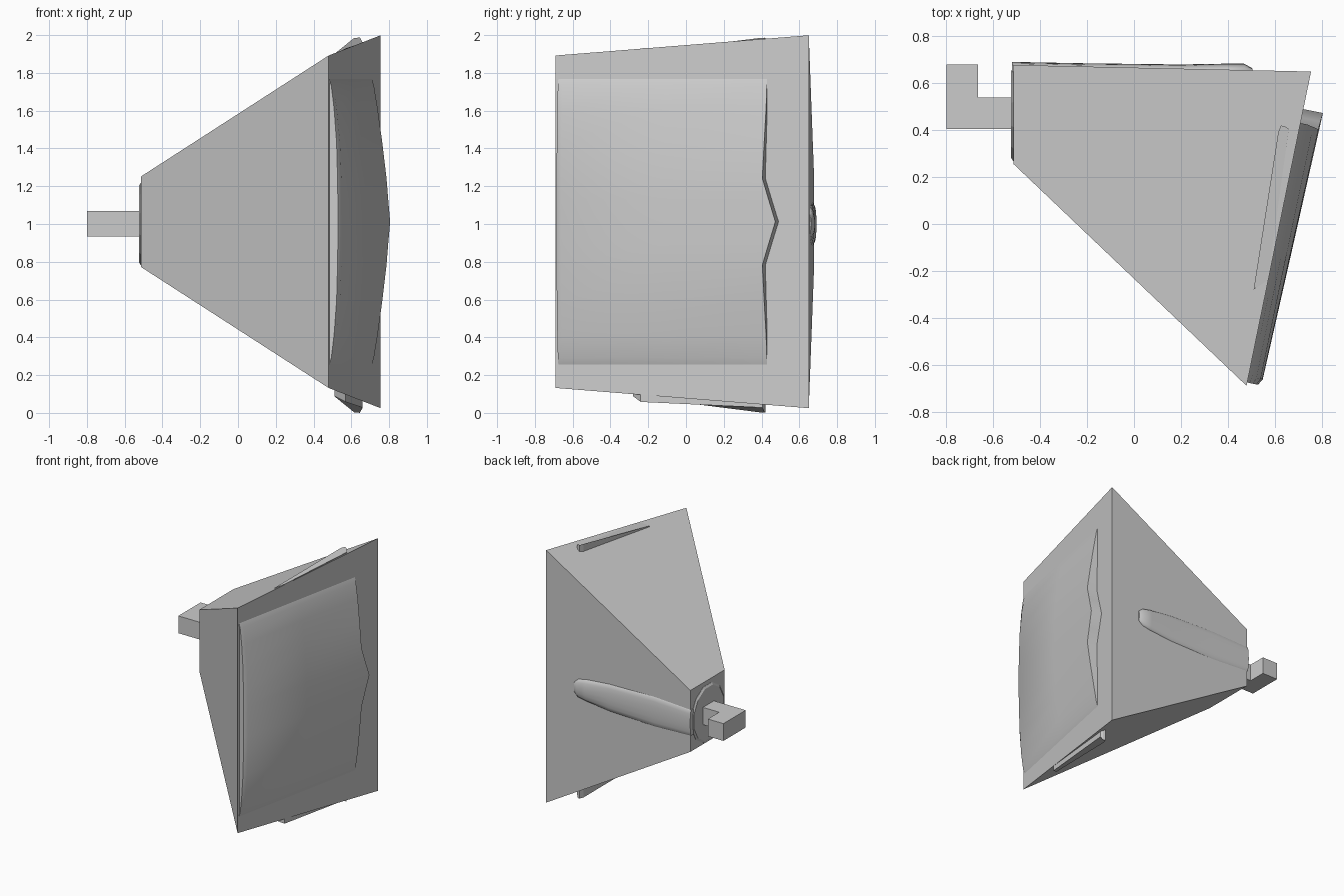
import bpy, bmesh, math

if "Cube" in bpy.data.objects:
    bpy.data.objects.remove(bpy.data.objects["Cube"])

ZC = 1.012                      # mid height, the body is mirrored about it


def loft(name, rings, smooth=False):
    """Join closed rings of equal length into a capped solid."""
    bm = bmesh.new()
    vs = [[bm.verts.new(p) for p in r] for r in rings]
    n = len(rings[0])
    for a, b in zip(vs, vs[1:]):
        for i in range(n):
            j = (i + 1) % n
            bm.faces.new((a[i], a[j], b[j], b[i]))
    bm.faces.new(vs[0][::-1])
    bm.faces.new(vs[-1])
    bmesh.ops.recalc_face_normals(bm, faces=bm.faces)
    me = bpy.data.meshes.new(name)
    bm.to_mesh(me)
    bm.free()
    ob = bpy.data.objects.new(name, me)
    bpy.context.collection.objects.link(ob)
    if smooth:
        bpy.ops.object.select_all(action='DESELECT')
        ob.select_set(True)
        bpy.context.view_layer.objects.active = ob
        bpy.ops.object.shade_smooth_by_angle(angle=math.radians(35))
    return ob


def panel(near, far):
    """Upright quad from two (x, y, half height) edges."""
    (xn, yn, hn), (xf, yf, hf) = near, far
    return [(xn, yn, ZC - hn), (xf, yf, ZC - hf), (xf, yf, ZC + hf), (xn, yn, ZC + hn)]


# Tapered body
loft("tapered_body", [panel((-0.513, 0.255, 0.24), (-0.513, 0.678, 0.24)),
                      panel((0.48, -0.69, 0.88), (0.755, 0.65, 0.987))])


# Bulging cushion on the large face
def on_face(y, out):
    x = 0.48 + 0.2052 * (y + 0.69)
    return x + 0.98 * out, y - 0.2 * out


half = [(0.755, 0.43, 0.0, 0.0), (0.72, 0.43, 0.015, 0.01), (0.60, 0.43, 0.035, 0.03),
        (0.42, 0.425, 0.053, 0.056), (0.23, 0.42, 0.06, 0.08),
        (0.12, 0.453, 0.062, 0.082), (0.0, 0.49, 0.062, 0.085)]
sections = [(-t, *r) for t, *r in half] + [(t, *r) for t, *r in half[-2::-1]]
rings = []
for t, yb, pf, pb in sections:
    pts = [on_face(-0.67, -0.02), on_face(-0.676, pf * 0.75), on_face(-0.65, pf),
           on_face(-0.1, (pf + pb) / 2), on_face(yb, pb), on_face(yb, -0.02)]
    rings.append([(x, y, ZC + t) for x, y in pts])
loft("face_cushion", rings, smooth=True)

# Slim fins on the top and bottom faces
fin = [(0.51, -0.28, 1.90), (0.615, 0.39, 1.985), (0.627, 0.42, 1.985),
       (0.645, 0.415, 1.988), (0.66, 0.405, 1.96), (0.57, -0.24, 1.93)]
loft("top_fin", [fin, [(x, y, z - 0.07) for x, y, z in fin]])
low = [(x, y, 1.988 - z) for x, y, z in fin]
loft("bottom_fin", [low, [(x, y, z + 0.10) for x, y, z in low]])

# Rounded ridge along the back face
rings = []
for x, h, out in [(-0.52, 0.10, 0.013), (-0.2, 0.115, 0.014), (0.2, 0.105, 0.018),
                  (0.40, 0.085, 0.026), (0.47, 0.07, 0.027), (0.505, 0.04, 0.008)]:
    y = 0.678 - 0.0221 * (x + 0.513)
    arc = [math.pi * i / 8 for i in range(9)]
    rings.append([(x, y + out * math.sin(a), 1.0 + h * math.cos(a)) for a in arc]
                 + [(x, y - 0.03, 1.0 - h), (x, y - 0.03, 1.0 + h)])
loft("back_ridge", rings, smooth=True)

# Flat disc on the small end
loft("end_disc", [[(x, 0.467 + 0.205 * s * math.cos(a), 1.0 + 0.225 * s * math.sin(a))
                   for a in [math.tau * (i + 0.5) / 12 for i in range(12)]]
                  for x, s in [(-0.48, 1.0), (-0.515, 1.0), (-0.525, 0.93)]])

# L-shaped peg
peg = [(-0.50, 0.405), (-0.80, 0.405), (-0.80, 0.68), (-0.665, 0.68), (-0.665, 0.54), (-0.50, 0.54)]
loft("hook_peg", [[(x, y, z) for x, y in peg] for z in (0.935, 1.07)])
